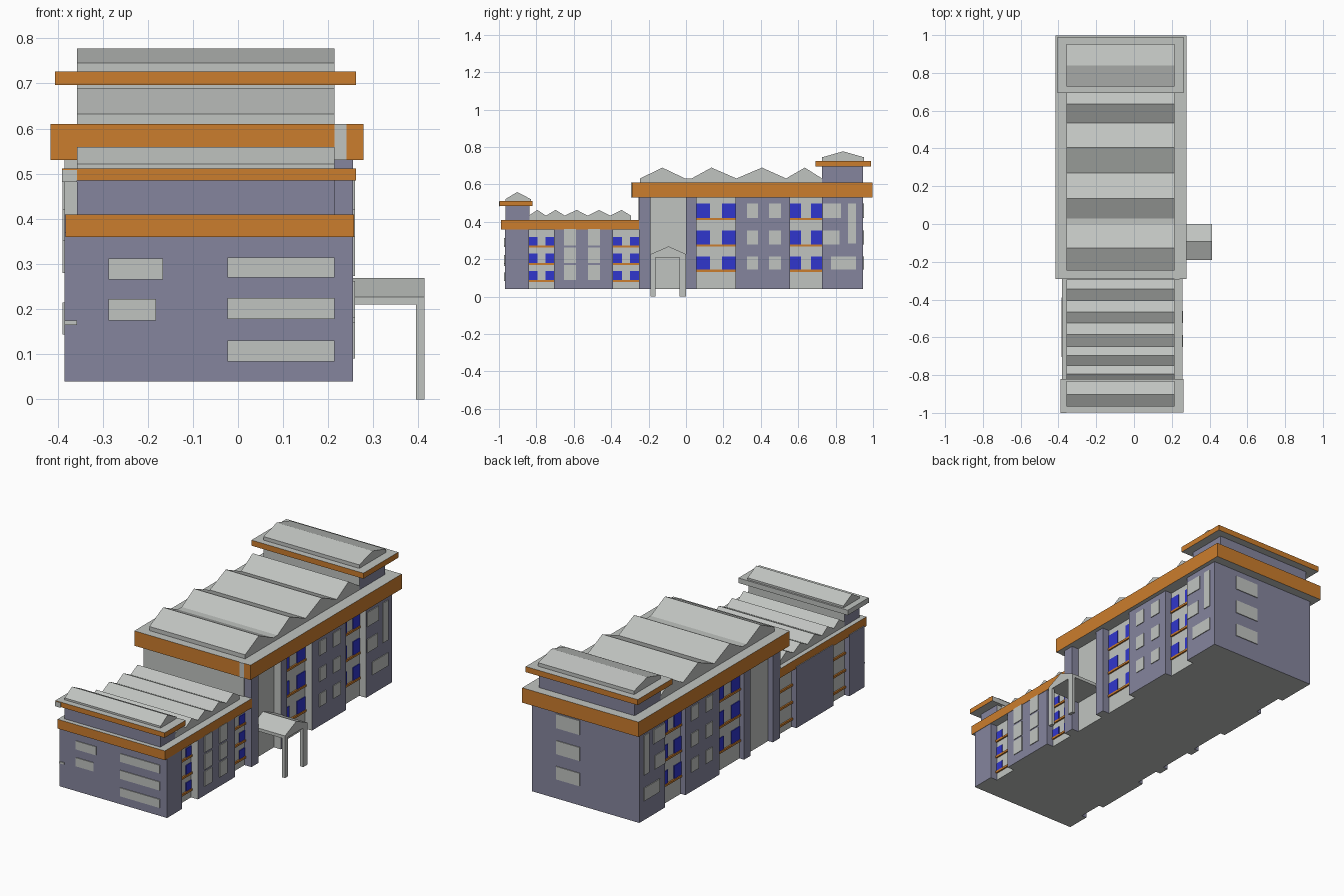
import bpy, bmesh
from mathutils import Vector

if "Cube" in bpy.data.objects:
    bpy.data.objects.remove(bpy.data.objects["Cube"])

# ---- colours ----
def mat(name, rgb):
    m = bpy.data.materials.new(name)
    m.diffuse_color = (*rgb, 1)
    m.use_nodes = True
    m.node_tree.nodes["Principled BSDF"].inputs["Base Color"].default_value = m.diffuse_color
    return m

WALL = mat("purple_wall", (0.235, 0.235, 0.34))
GREY = mat("pale_grey", (0.53, 0.55, 0.53))
ORANGE = mat("orange_trim", (0.60, 0.205, 0.026))
BLUE = mat("blue_glass", (0.03, 0.037, 0.61))

XL, XR = -0.385, 0.255      # outer wall faces
RL, RR = -0.357, 0.214      # recessed wall faces


# ---- helpers ----
def prism(name, pts, axis, a, b, mats, rule=None):
    """Extrude a 2D outline along x or z; rule(normal, centre) picks the material."""
    bm = bmesh.new()
    place = (lambda p, t: (t, p[0], p[1])) if axis == 'x' else (lambda p, t: (p[0], p[1], t))
    f = bm.faces.new([bm.verts.new(place(p, a)) for p in pts])
    ext = bmesh.ops.extrude_face_region(bm, geom=[f])
    step = Vector((b - a, 0, 0) if axis == 'x' else (0, 0, b - a))
    bmesh.ops.translate(bm, vec=step, verts=[v for v in ext['geom'] if isinstance(v, bmesh.types.BMVert)])
    bmesh.ops.recalc_face_normals(bm, faces=bm.faces)
    bm.normal_update()
    if rule:
        for f in bm.faces:
            f.material_index = rule(f.normal, f.calc_center_median())
    me = bpy.data.meshes.new(name)
    bm.to_mesh(me)
    bm.free()
    for m in mats:
        me.materials.append(m)
    ob = bpy.data.objects.new(name, me)
    bpy.context.collection.objects.link(ob)
    return ob


def box(name, x, y, z, mats, rule=None):
    pts = [(x[0], y[0]), (x[1], y[0]), (x[1], y[1]), (x[0], y[1])]
    return prism(name, pts, 'z', z[0], z[1], mats, rule)


def slab(name, x, y, z, rule=None):
    """Flat roof with an orange edge and grey top and underside."""
    rule = rule or (lambda n, c: 0 if abs(n.z) > 0.5 else 1)
    return box(name, x, y, z, [GREY, ORANGE], rule)


def wing(name, y0, y1, z0, z1, bays):
    """Wall block with recessed bays down both long sides."""
    right = [(XR, y0)]
    left = [(XL, y0)]
    for side, outer, inner in ((right, XR, RR), (left, XL, RL)):
        for a, b in bays:
            if a > y0:
                side.append((outer, a))
            else:
                side.pop()
            side.append((inner, a))
            side.append((inner, b))
            if b < y1:
                side.append((outer, b))
        if bays[-1][1] < y1:
            side.append((outer, y1))

    def rule(n, c):
        if abs(n.z) > 0.5:
            return 1
        recessed = abs(n.x) > 0.5 and RL - 0.01 < c.x < RR + 0.01
        step = n.y < -0.5 and c.y > y0 + 0.01
        return 1 if recessed or step else 0
    prism(name, right + left[::-1], 'z', z0, z1, [WALL, GREY], rule)


T = 0.004
def side_plate(name, side, recessed, y, z, m, t=T):
    """Thin plate on the right (+1) or left (-1) wall."""
    x = (RR if recessed else XR) if side > 0 else (RL if recessed else XL)
    box(name, (min(x, x + side * t), max(x, x + side * t)), y, z, [m])


# ---- walls ----
FRONT_BAYS = [(-0.84, -0.705), (-0.39, -0.25)]
BACK_BAYS = [(0.055, 0.265), (0.555, 0.727)]
wing("front_wing_walls", -0.968, -0.25, 0.04, 0.37, FRONT_BAYS)
wing("back_wing_walls", -0.25, 0.947, 0.04, 0.54, [(-0.19, 0.0)] + BACK_BAYS)
box("back_wing_front_cladding", (XL, RR), (-0.254, -0.25), (0.41, 0.53), [GREY])

# ---- bay windows with orange sills ----
FRONT_LEVELS = [(0.09, 0.136), (0.18, 0.23), (0.273, 0.32)]
BACK_LEVELS = [(0.144, 0.214), (0.28, 0.353), (0.42, 0.497)]
for bays, levels, glass_sides in ((FRONT_BAYS, FRONT_LEVELS, (1,)), (BACK_BAYS, BACK_LEVELS, (1, -1))):
    for y0, y1 in bays:
        w = (y1 - y0) * 0.345
        for z0, z1 in levels:
            for s in (1, -1):
                side_plate("bay_sill", s, True, (y0, y1), (z0 - 0.011, z0), ORANGE, 0.008)
                if s in glass_sides:
                    side_plate("bay_window", s, True, (y0, y0 + w), (z0, z1), BLUE)
                    side_plate("bay_window", s, True, (y1 - w, y1), (z0, z1), BLUE)

# ---- plain grey windows on the long sides ----
for s in (1, -1):
    for z in BACK_LEVELS:
        for y in ((0.326, 0.385), (0.444, 0.508)):
            side_plate("side_window", s, False, y, z, GREY)
    side_plate("end_window", s, False, (0.732, 0.83), BACK_LEVELS[2], GREY)
    side_plate("end_window", s, False, (0.732, 0.82), BACK_LEVELS[1], GREY)
    side_plate("end_window", s, False, (0.775, 0.91), BACK_LEVELS[0], GREY)
    side_plate("stair_window", s, False, (0.866, 0.91), (0.283, 0.497), GREY)
for y in ((-0.652, -0.588), (-0.524, -0.46)):
    for z in ((0.09, 0.17), (0.18, 0.262), (0.273, 0.362)):
        side_plate("front_wing_window", 1, False, y, z, GREY)

# ---- windows on the front and back ends ----
for x, z in (((-0.287, -0.166), (0.266, 0.312)), ((-0.287, -0.182), (0.175, 0.222)),
             ((XL, RL), (0.165, 0.175)),
             ((-0.023, 0.214), (0.27, 0.314)), ((-0.023, 0.214), (0.178, 0.224)),
             ((-0.023, 0.214), (0.084, 0.13))):
    box("front_window", x, (-0.968 - T, -0.968), z, [GREY])
for z in BACK_LEVELS:
    box("back_window", (-0.03, 0.11), (0.947, 0.947 + T), z, [GREY])

# ---- flat roofs ----
slab("front_wing_roof", (-0.382, 0.257), (-0.99, -0.25), (0.36, 0.41))
slab("back_wing_roof", (-0.415, 0.278), (-0.29, 0.997), (0.53, 0.61))
box("roof_edge_patch", (0.214, 0.24), (-0.293, -0.29), (0.53, 0.61), [GREY])

# ---- rooftop end blocks ----
box("front_block_walls", (RL, RR), (-0.966, -0.838), (0.41, 0.487), [WALL, GREY],
    lambda n, c: 1 if n.y > 0.5 else 0)
slab("front_block_roof", (-0.39, 0.262), (-0.998, -0.82), (0.485, 0.512),
     lambda n, c: 1 if n.y < -0.5 or n.x > 0.5 else 0)
box("front_block_edge_patch", (-0.39, RL), (-1.0, -0.998), (0.482, 0.508), [GREY])
box("back_block_walls", (RL, RR), (0.727, 0.947), (0.61, 0.70), [WALL, GREY],
    lambda n, c: 1 if n.y < -0.5 else 0)
slab("back_block_roof", (-0.405, 0.262), (0.693, 0.99), (0.696, 0.726))

# ---- gable and ridged roofs, as profiles run across the width ----
def ridged(name, base, tops):
    prism(name, [(tops[0][0], base)] + tops + [(tops[-1][0], base)], 'x', RL, RR, [GREY])

ridged("front_block_gable", 0.51, [(-0.965, 0.522), (-0.903, 0.559), (-0.83, 0.522)])
ridged("back_block_gable", 0.724, [(0.727, 0.745), (0.84, 0.777), (0.952, 0.745)])
lo, hi = 0.433, 0.464
ridged("front_wing_ridges", 0.408,
       [(-0.84, lo), (-0.795, hi), (-0.749, lo), (-0.697, hi), (-0.648, lo), (-0.585, hi),
        (-0.525, lo), (-0.465, hi), (-0.405, lo), (-0.345, hi), (-0.294, lo)])
lo, hi = 0.632, 0.69
ridged("back_wing_ridges", 0.608,
       [(-0.245, lo), (-0.127, hi), (-0.005, lo), (0.03, lo), (0.136, hi), (0.27, lo),
        (0.406, hi), (0.535, lo), (0.635, hi), (0.727, lo)])

# ---- entrance porch ----
prism("porch_roof", [(-0.19, 0.21), (0.0, 0.21), (0.0, 0.227), (-0.093, 0.269), (-0.19, 0.227)],
      'x', RR, 0.413, [GREY])
for y in ((-0.19, -0.163), (-0.035, 0.0)):
    box("porch_post", (0.395, 0.413), y, (0.0, 0.21), [GREY])
